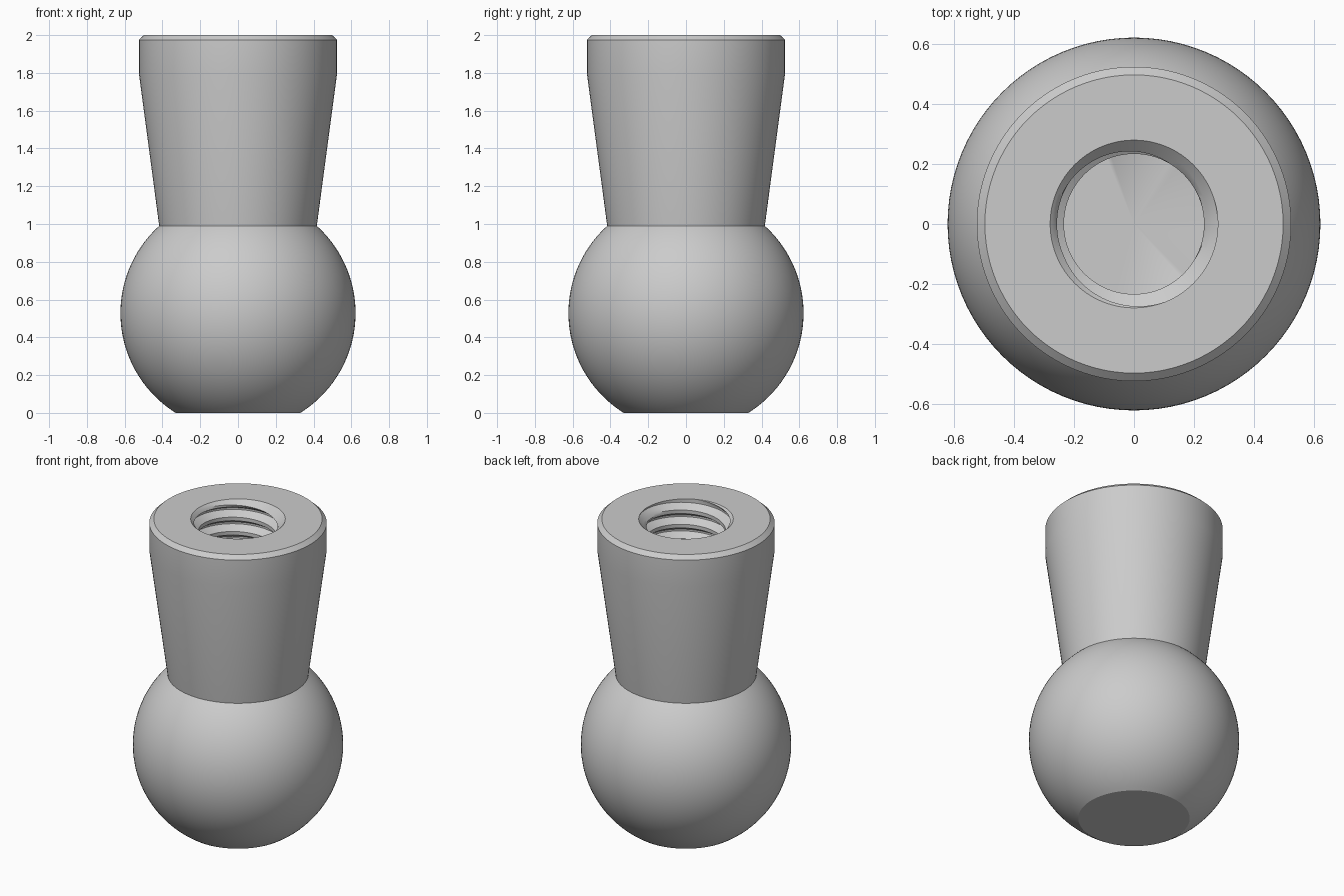
import bpy, bmesh
from math import sin, cos, pi, sqrt, asin

cube = bpy.data.objects.get("Cube")
if cube:
    bpy.data.objects.remove(cube)

SEGMENTS = 96
BALL_R, BALL_Z, NECK_Z = 0.6225, 0.528, 0.99
MINOR, MAJOR, PITCH = 0.234, 0.28, 0.0935
FLOOR, TOP = 1.15, 2.0

# Plain steel material
steel = bpy.data.materials.new("plain grey")
grey = (0.6, 0.6, 0.6, 1)
steel.diffuse_color = grey
steel.use_nodes = True
steel.node_tree.nodes["Principled BSDF"].inputs["Base Color"].default_value = grey


def ball_profile(steps=40):
    """Truncated ball, from the flat base up to the neck."""
    low = asin(-BALL_Z / BALL_R)
    high = asin((NECK_Z - BALL_Z) / BALL_R)
    angles = [low + (high - low) * i / steps for i in range(steps + 1)]
    return [(0, 0)] + [(BALL_R * cos(a), BALL_Z + BALL_R * sin(a)) for a in angles]


def thread_radius(z, turn):
    """Screw thread: root flat, flank, crest flat, flank, with a chamfered mouth."""
    if z <= FLOOR:
        return MINOR
    phase = ((z - FLOOR) / PITCH - turn) % 1
    if phase < 0.125:
        depth = 1
    elif phase < 0.4375:
        depth = (0.4375 - phase) / 0.3125
    elif phase < 0.6875:
        depth = 0
    else:
        depth = (phase - 0.6875) / 0.3125
    return max(MINOR + (MAJOR - MINOR) * depth, MAJOR - (TOP - z))


def thread_profile(turn):
    """Rows follow the helix and are clamped between the mouth and the floor."""
    steps = (0, 0.125, 0.28, 0.4375, 0.56, 0.6875, 0.84)
    turns = int((TOP - FLOOR) / PITCH) + 2
    heights = [FLOOR + PITCH * (k + s + turn) for k in range(-2, turns) for s in steps]
    clamped = [min(max(z, FLOOR), TOP) for z in reversed(heights)]
    return [(thread_radius(z, turn), z) for z in clamped] + [(0, FLOOR)]


# Tapered shank with a straight collar and a chamfered rim
shank = [(0.525, 1.8), (0.525, 1.975), (0.498, TOP)]
outside = ball_profile() + shank

# Sweep the whole section round the axis
bm = bmesh.new()
columns = []
for i in range(SEGMENTS + 1):
    turn = i / SEGMENTS
    a = 2 * pi * turn
    section = outside + thread_profile(turn)
    columns.append([bm.verts.new((r * cos(a), r * sin(a), z)) for r, z in section])
for left, right in zip(columns, columns[1:]):
    for j in range(len(left) - 1):
        bm.faces.new((left[j], right[j], right[j + 1], left[j + 1]))
bmesh.ops.remove_doubles(bm, verts=bm.verts, dist=0.0001)
bmesh.ops.dissolve_degenerate(bm, edges=bm.edges, dist=0.0001)
bmesh.ops.recalc_face_normals(bm, faces=bm.faces)

mesh = bpy.data.meshes.new("threaded_ball_stud")
bm.to_mesh(mesh)
bm.free()
mesh.materials.append(steel)
stud = bpy.data.objects.new("threaded_ball_stud", mesh)
bpy.context.collection.objects.link(stud)

# Smooth shading with crisp edges
bpy.ops.object.select_all(action="DESELECT")
stud.select_set(True)
bpy.context.view_layer.objects.active = stud
bpy.ops.object.shade_smooth_by_angle(angle=pi / 6)
